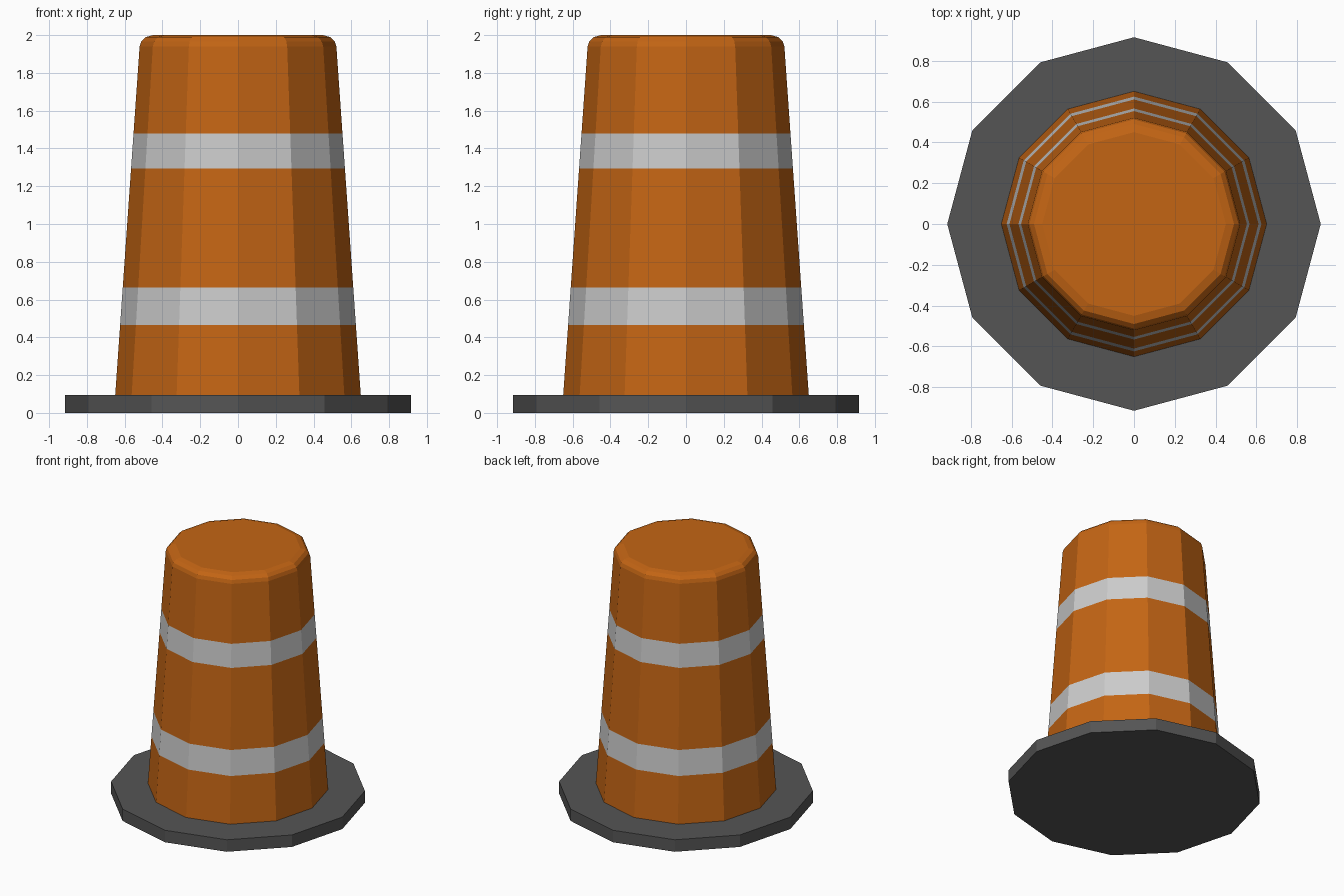
import bpy, bmesh
from math import cos, sin, pi

if "Cube" in bpy.data.objects:
    bpy.data.objects.remove(bpy.data.objects["Cube"])

SIDES = 12


def material(name, color):
    m = bpy.data.materials.new(name)
    m.diffuse_color = color
    m.use_nodes = True
    m.node_tree.nodes["Principled BSDF"].inputs["Base Color"].default_value = m.diffuse_color
    return m


ORANGE = material("orange_plastic", (0.55, 0.13, 0.007, 1))
SILVER = material("reflective_silver", (0.62, 0.62, 0.62, 1))
RUBBER = material("dark_rubber", (0.09, 0.09, 0.09, 1))


def lathe(name, profile, mats, bands=()):
    """Stack of 12-sided rings from (radius, z), capped; spans in bands use mats[1]."""
    bm = bmesh.new()
    rings = [[bm.verts.new((r * cos(2 * pi * i / SIDES), r * sin(2 * pi * i / SIDES), z))
              for i in range(SIDES)] for r, z in profile]
    for k, (lo, hi) in enumerate(zip(rings, rings[1:])):
        for i in range(SIDES):
            j = (i + 1) % SIDES
            f = bm.faces.new((lo[i], lo[j], hi[j], hi[i]))
            f.material_index = 1 if k in bands else 0
    bm.faces.new(rings[0][::-1])
    bm.faces.new(rings[-1])
    me = bpy.data.meshes.new(name)
    bm.to_mesh(me)
    bm.free()
    for m in mats:
        me.materials.append(m)
    ob = bpy.data.objects.new(name, me)
    bpy.context.collection.objects.link(ob)
    return ob


# Flat rubber foot
lathe("base", [(0.915, 0), (0.915, 0.095)], [RUBBER])


# Tapered barrel with two flush reflective stripes and a rounded top rim
def wall(z):
    return 0.65 - 0.07 * (z - 0.095), z


profile = [wall(z) for z in (0.095, 0.465, 0.665, 1.295, 1.48, 1.94)]
profile += [(0.512, 1.967), (0.49, 1.989), (0.45, 2.0)]
lathe("barrel", profile, [ORANGE, SILVER], bands=(1, 3))
